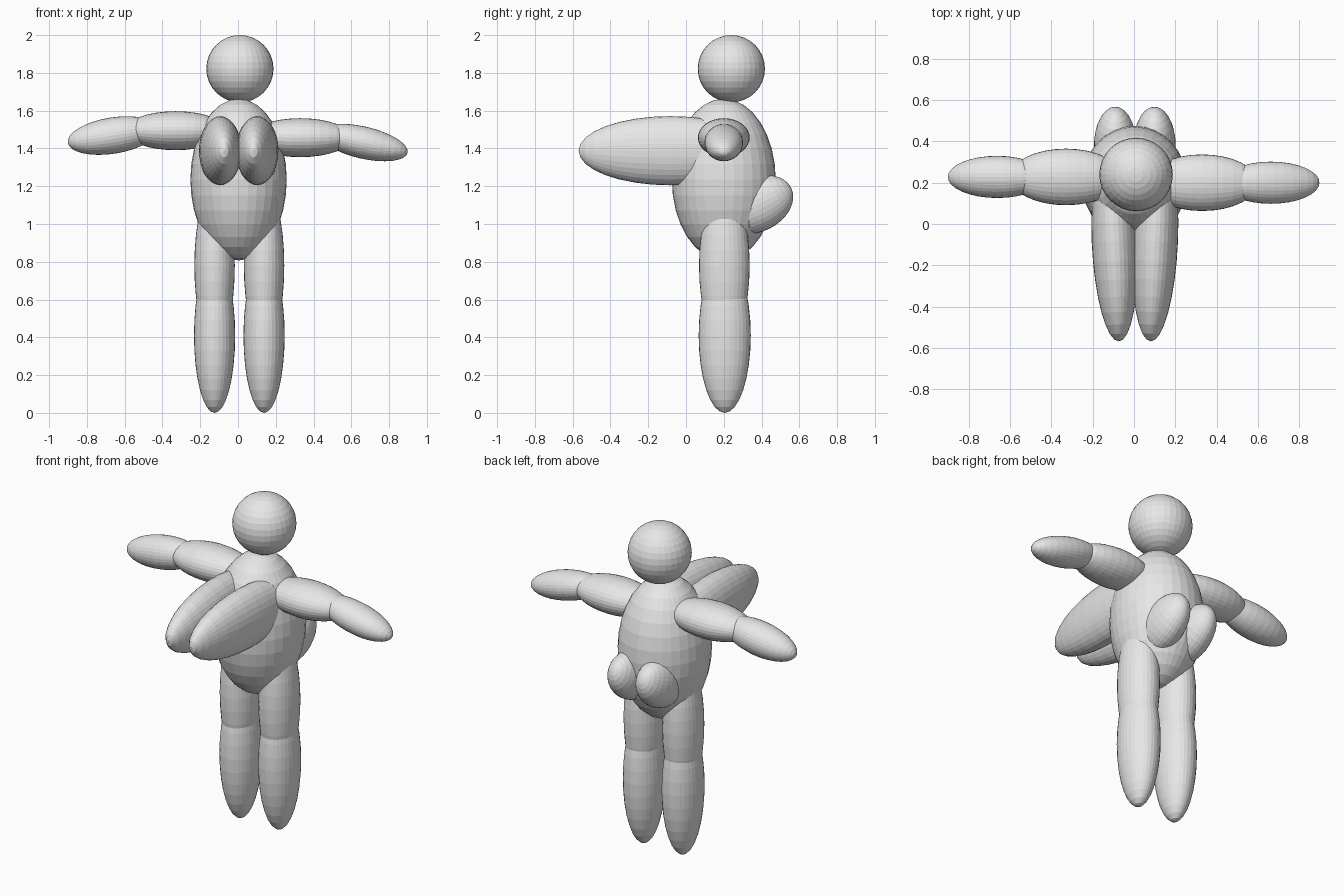
import bpy
from math import radians

cube = bpy.data.objects.get("Cube")
if cube:
    bpy.data.objects.remove(cube, do_unlink=True)

grey = bpy.data.materials.new("plain_grey")
grey.use_nodes = True
grey.diffuse_color = (0.8, 0.8, 0.8, 1)
grey.node_tree.nodes["Principled BSDF"].inputs["Base Color"].default_value = (0.8, 0.8, 0.8, 1)


def ellipsoid(name, centre, radii, rotation=(0, 0, 0)):
    """Faceted ellipsoid whose poles lie on its local z axis; rotation in degrees."""
    bpy.ops.mesh.primitive_uv_sphere_add(
        segments=32, ring_count=16, radius=1, location=centre,
        rotation=[radians(a) for a in rotation])
    part = bpy.context.object
    part.name = name
    part.scale = radii
    part.data.materials.append(grey)
    return part


# Head and torso
ellipsoid("head", (0.01, 0.24, 1.822), (0.178, 0.178, 0.178))
ellipsoid("torso", (0.003, 0.2, 1.235), (0.255, 0.275, 0.428))

# Arms: the right arm sits slightly higher and further back
for side, s, y, z, droop, thick in (("left", 1, 0.2, 1.457, 13, 0.085),
                                    ("right", -1, 0.228, 1.494, 9, 0.096)):
    ellipsoid(side + "_upper_arm", (s * 0.33, y, z), (0.103, 0.137, 0.27), (0, s * 90, 0))
    ellipsoid(side + "_forearm", (s * 0.663, y, z - 0.026), (thick, 0.102, 0.241),
              (0, s * (90 + droop), 0))

for side, s in (("left", 1), ("right", -1)):
    # Legs
    x = 0.007 + s * 0.131
    ellipsoid(side + "_thigh", (x, 0.203, 0.78), (0.107, 0.134, 0.42))
    ellipsoid(side + "_shin", (x, 0.205, 0.41), (0.109, 0.138, 0.41))
    # Long chest lobes, converging slightly toward the front
    ellipsoid(side + "_chest_lobe", (0.004 + s * 0.098, -0.083, 1.388), (0.111, 0.183, 0.486),
              (90, 0, -s * 2.5))
    # Rear lobes, tilted upward
    ellipsoid(side + "_rear_lobe", (0.004 + s * 0.095, 0.38, 1.103), (0.103, 0.142, 0.198),
              (-63, 0, 0))
